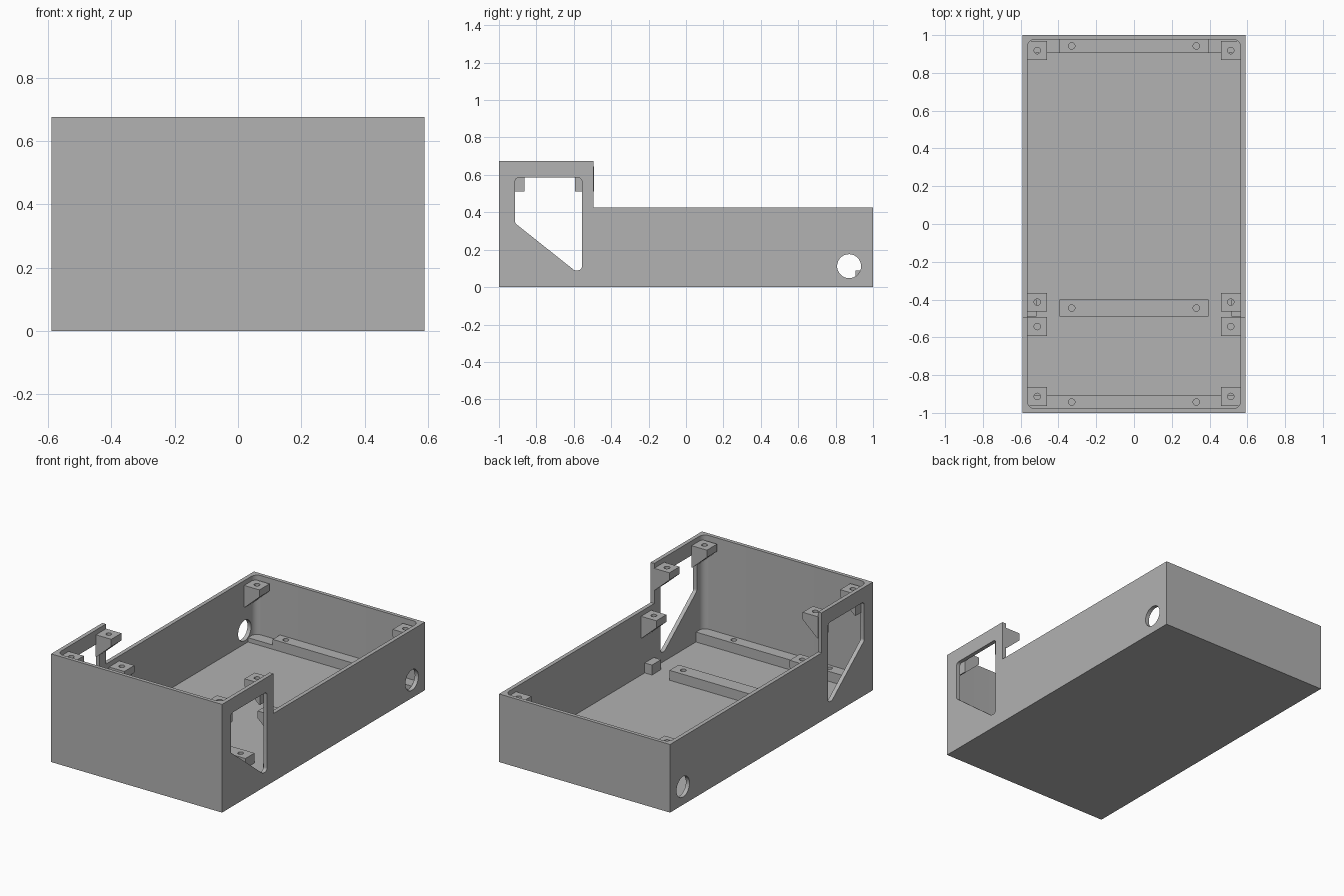
import bpy, bmesh, math
from mathutils import Vector

cube = bpy.data.objects.get("Cube")
if cube:
    bpy.data.objects.remove(cube, do_unlink=True)

grey = bpy.data.materials.new("plain grey")
grey.use_nodes = True
grey.diffuse_color = (0.445, 0.445, 0.445, 1)
grey.node_tree.nodes["Principled BSDF"].inputs["Base Color"].default_value = grey.diffuse_color

WALL_X, WALL_Y, FLOOR = 0.565, 0.977, 0.028
LOW, TALL, STEP_Y = 0.425, 0.675, -0.495


def prism(name, pts, axis, lo, hi):
    """Extrude a 2D outline along an axis: x takes (y, z), y takes (x, z), z takes (x, y)."""
    def place(p, t):
        c = [p[0], p[1]]
        c.insert("xyz".index(axis), t)
        return c
    bm = bmesh.new()
    a = [bm.verts.new(place(p, lo)) for p in pts]
    b = [bm.verts.new(place(p, hi)) for p in pts]
    bm.faces.new(a)
    bm.faces.new(b)
    for i in range(len(pts)):
        j = (i + 1) % len(pts)
        bm.faces.new((a[i], a[j], b[j], b[i]))
    bmesh.ops.recalc_face_normals(bm, faces=bm.faces)
    mesh = bpy.data.meshes.new(name)
    bm.to_mesh(mesh)
    bm.free()
    mesh.materials.append(grey)
    ob = bpy.data.objects.new(name, mesh)
    bpy.context.collection.objects.link(ob)
    return ob


def rect(x0, x1, y0, y1):
    return [(x0, y0), (x1, y0), (x1, y1), (x0, y1)]


def circle(x, y, r, n=32):
    return [(x + r * math.cos(math.tau * i / n), y + r * math.sin(math.tau * i / n)) for i in range(n)]


def rounded(pts, r, n=6):
    """Fillet every corner of a convex outline."""
    out = []
    for i, p in enumerate(pts):
        p = Vector(p)
        u = (Vector(pts[i - 1]) - p).normalized()
        v = (Vector(pts[(i + 1) % len(pts)]) - p).normalized()
        half = u.angle(v) / 2
        centre = p + (u + v).normalized() * r / math.sin(half)
        start = p + u * r / math.tan(half) - centre
        end = p + v * r / math.tan(half) - centre
        for k in range(n + 1):
            out.append(tuple(centre + start.lerp(end, k / n).normalized() * r))
    return out


def cut(ob, cutter):
    cutter.hide_render = True
    mod = ob.modifiers.new("cut", 'BOOLEAN')
    mod.operation, mod.solver, mod.object = 'DIFFERENCE', 'EXACT', cutter
    bpy.context.view_layer.objects.active = ob
    bpy.ops.object.modifier_apply(modifier=mod.name)
    bpy.data.objects.remove(cutter, do_unlink=True)


def smooth(ob):
    bpy.ops.object.select_all(action='DESELECT')
    ob.select_set(True)
    bpy.context.view_layer.objects.active = ob
    bpy.ops.object.shade_smooth_by_angle(angle=math.radians(25))


# Stepped case, hollowed out with rounded inner corners
case = prism("case", [(-1, 0), (1, 0), (1, LOW), (STEP_Y, LOW), (STEP_Y, TALL), (-1, TALL)],
             "x", -0.59, 0.59)
cut(case, prism("cavity", rounded(rect(-WALL_X, WALL_X, -WALL_Y, WALL_Y), 0.04), "z", FLOOR, 1))

# Side windows and round cable holes through both walls
window = [(-0.914, 0.585), (-0.914, 0.342), (-0.597, 0.09), (-0.557, 0.09), (-0.557, 0.585)]
cut(case, prism("window_cutter", rounded(window, 0.02), "x", -1, 1))
cut(case, prism("cable_cutter", circle(0.872, 0.112, 0.064, 48), "x", -1, 1))
smooth(case)

# Wedge brackets with screw holes along both side walls
brackets = {"front": (-0.913, TALL), "tall_rear": (-0.543, TALL),
            "low_front": (-0.414, LOW), "back": (0.918, LOW)}
for side, s in (("left", 1), ("right", -1)):
    for place, (y, rim) in brackets.items():
        top = rim - 0.03
        outline = [(s * 0.46, top), (s * 0.567, top), (s * 0.567, top - 0.135),
                   (s * 0.56, top - 0.135), (s * 0.46, top - 0.045)]
        bracket = prism(f"{place}_bracket_{side}", outline, "y", y - 0.05, y + 0.05)
        cut(bracket, prism("screw_cutter", circle(s * 0.512, y, 0.017), "z", 0, 1))
        smooth(bracket)

# Floor rails with paired screw holes
rails = {"front": (WALL_X, -0.98, -0.905), "middle": (0.394, -0.49, -0.4),
         "back": (0.394, 0.905, 0.98)}
for place, (half, y0, y1) in rails.items():
    rail = prism(f"{place}_rail", rect(-half, half, y0, y1), "z", FLOOR - 0.005, 0.09)
    for x in (-0.33, 0.33):
        hole_y = (y0 + y1) / 2
        cut(rail, prism("screw_cutter", circle(x, hole_y, 0.017), "z", FLOOR, 1))
    smooth(rail)

# Small floor stubs beside the middle rail and low steps beside the back rail
for side, s in (("left", 1), ("right", -1)):
    prism(f"middle_stub_{side}", rect(s * 0.515, s * 0.567, -0.49, -0.4), "z", FLOOR - 0.005, 0.09)
    prism(f"back_step_{side}", rect(s * 0.394, s * 0.567, 0.905, 0.98), "z", FLOOR - 0.005, 0.055)
